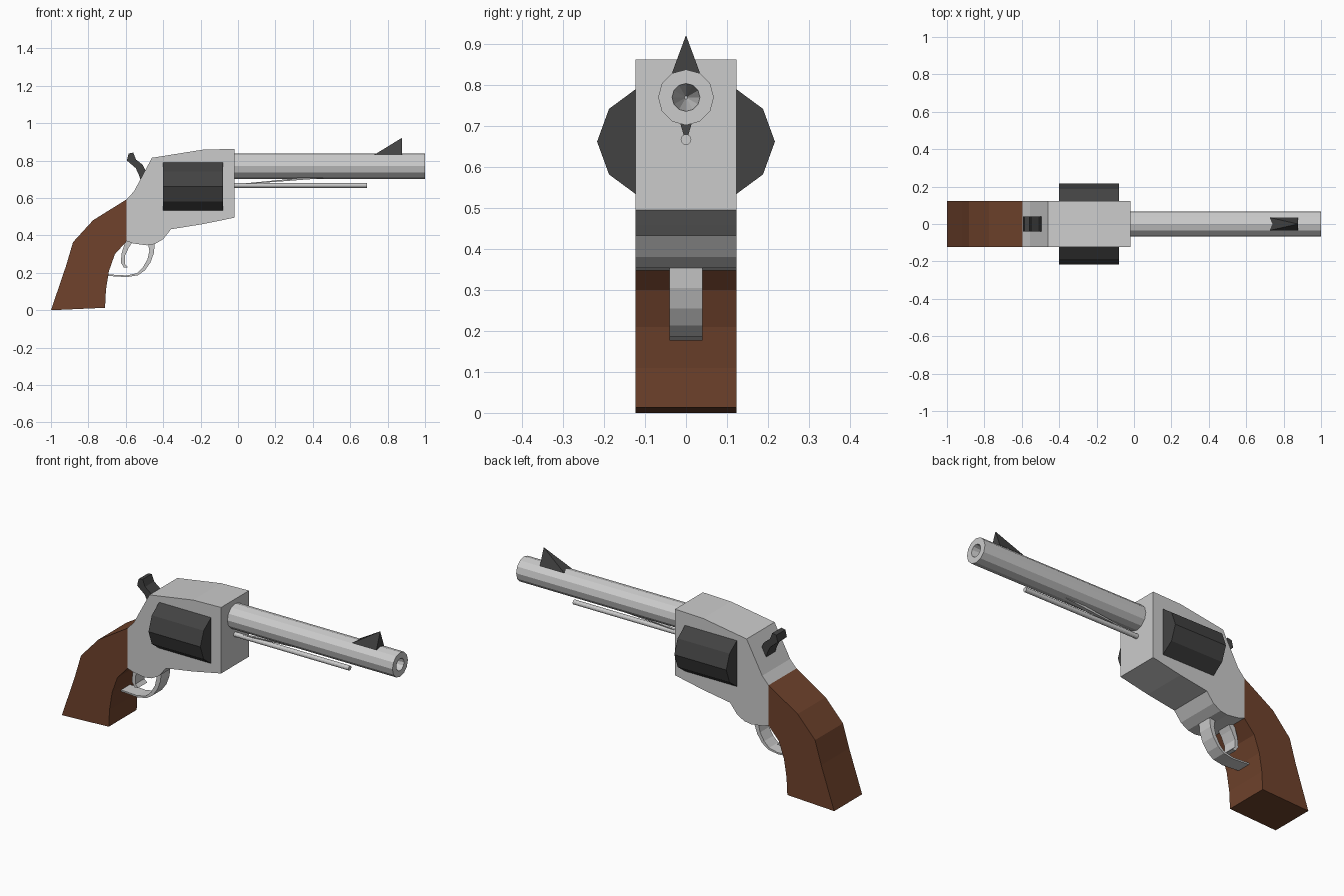
import bpy, bmesh
from math import cos, sin, tau

if "Cube" in bpy.data.objects:
    bpy.data.objects.remove(bpy.data.objects["Cube"])


def material(name, rgb):
    m = bpy.data.materials.new(name)
    m.diffuse_color = (*rgb, 1)
    m.use_nodes = True
    m.node_tree.nodes["Principled BSDF"].inputs["Base Color"].default_value = m.diffuse_color
    return m


wood = material("dark_wood", (0.16, 0.055, 0.025))
black = material("black_steel", (0.055, 0.055, 0.055))


def finish(name, bm, mat=None):
    bmesh.ops.recalc_face_normals(bm, faces=bm.faces)
    me = bpy.data.meshes.new(name)
    bm.to_mesh(me)
    bm.free()
    ob = bpy.data.objects.new(name, me)
    bpy.context.collection.objects.link(ob)
    if mat:
        me.materials.append(mat)
    return ob


def slab(name, profile, half, mat=None):
    """Extrude an (x, z) side profile across y."""
    bm = bmesh.new()
    face = bm.faces.new([bm.verts.new((x, -half, z)) for x, z in profile])
    ext = bmesh.ops.extrude_face_region(bm, geom=[face])["geom"]
    bmesh.ops.translate(bm, vec=(0, 2 * half, 0),
                        verts=[v for v in ext if isinstance(v, bmesh.types.BMVert)])
    return finish(name, bm, mat)


def tube(name, z, sections, sides=12, mat=None):
    """Loft rings (x, ry, rz) along x and cap both ends."""
    bm = bmesh.new()
    rings = [[bm.verts.new((x, ry * cos(tau * i / sides), z + rz * sin(tau * i / sides)))
              for i in range(sides)] for x, ry, rz in sections]
    for a, b in zip(rings, rings[1:]):
        for i in range(sides):
            j = (i + 1) % sides
            bm.faces.new((a[i], a[j], b[j], b[i]))
    bm.faces.new(rings[0])
    bm.faces.new(rings[-1])
    return finish(name, bm, mat)


def spike(name, x0, x1, half, z, apex, mat=None):
    """Pyramid with a rectangular base at height z."""
    bm = bmesh.new()
    base = [bm.verts.new(p) for p in ((x0, -half, z), (x1, -half, z), (x1, half, z), (x0, half, z))]
    tip = bm.verts.new(apex)
    bm.faces.new(base)
    for i in range(4):
        bm.faces.new((base[i], base[(i + 1) % 4], tip))
    return finish(name, bm, mat)


# Frame and grip
slab("frame", [(-.595, .593), (-.556, .636), (-.46, .815), (-.19, .858), (-.018, .863),
               (-.018, .495), (-.19, .46), (-.358, .433), (-.40, .38), (-.444, .354),
               (-.487, .347), (-.56, .357), (-.595, .369)], .123)
slab("grip", [(-.595, .593), (-.775, .481), (-.882, .364), (-.92, .235), (-1, 0),
              (-.711, .013), (-.706, .11), (-.69, .21), (-.658, .30), (-.595, .369)], .123, wood)

# Cylinder drum showing on both sides of the frame
tube("cylinder", .662, [(-.40, .217, .16), (-.08, .217, .16)], mat=black)

# Barrel with tapering bore, ejector rod below
tube("barrel", .77, [(-.02, .068, .068), (1, .068, .068), (1, .034, .034), (.8, .004, .004)])
tube("ejector_rod", .667, [(-.02, .013, .013), (.69, .013, .013)])
spike("rod_bracket", .32, .46, .014, .706, (-.15, 0, .66))

# Front sight and hammer
spike("front_sight", .727, .877, .034, .83, (.877, 0, .922), black)
slab("hammer", [(-.594, .80), (-.585, .838), (-.56, .843), (-.545, .805), (-.51, .778),
                (-.493, .745), (-.47, .68), (-.51, .66), (-.53, .725), (-.547, .76)], .04, black)

# Trigger and guard
slab("trigger", [(-.60, .375), (-.622, .305), (-.627, .255), (-.61, .228), (-.588, .23),
                 (-.605, .247), (-.605, .29), (-.583, .337), (-.56, .37)], .04)
slab("trigger_guard", [(-.444, .365), (-.45, .305), (-.468, .255), (-.498, .213), (-.535, .187),
                       (-.594, .177), (-.705, .184), (-.705, .192), (-.594, .186), (-.54, .198),
                       (-.51, .227), (-.485, .27), (-.474, .315), (-.482, .365)], .04)
